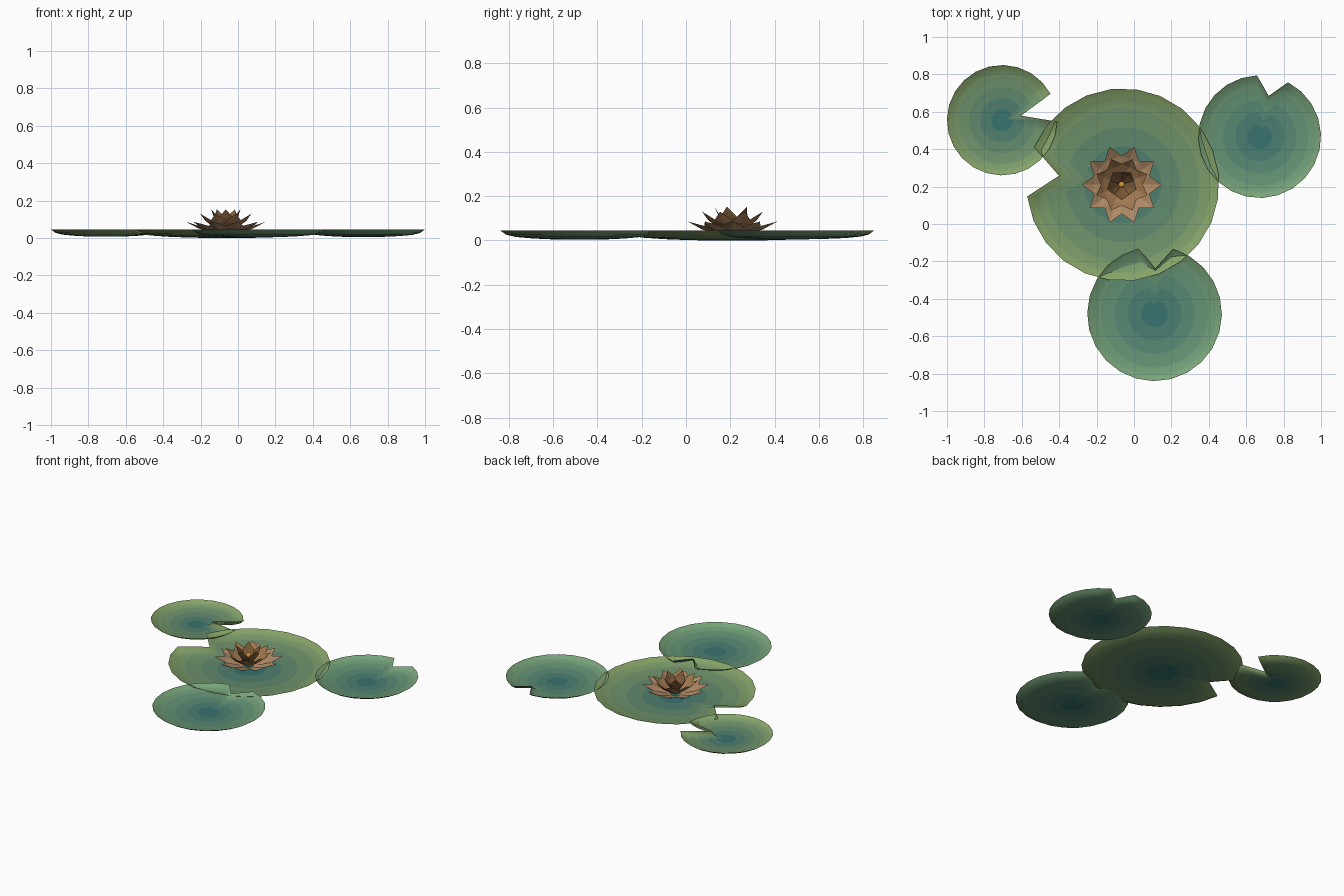
import bpy, bmesh, math
from mathutils import Vector

if "Cube" in bpy.data.objects:
    bpy.data.objects.remove(bpy.data.objects["Cube"])


def material(name, rgb):
    m = bpy.data.materials.new(name)
    m.diffuse_color = (*rgb, 1)
    m.use_nodes = True
    m.node_tree.nodes["Principled BSDF"].inputs["Base Color"].default_value = m.diffuse_color
    return m


def finish(name, bm, mats, smooth):
    me = bpy.data.meshes.new(name)
    bm.to_mesh(me)
    bm.free()
    for m in mats:
        me.materials.append(m)
    for p in me.polygons:
        p.use_smooth = smooth
    ob = bpy.data.objects.new(name, me)
    bpy.context.collection.objects.link(ob)
    return ob


def mix(a, b, t):
    return [x + (y - x) * t for x, y in zip(a, b)]


# shallow bowl profile: (share of radius, height)
PROFILE = [(0.2, 0.0), (0.4, 0.002), (0.6, 0.006), (0.8, 0.013), (0.92, 0.024), (1.0, 0.045)]
SIDES = 24


def lily_pad(name, x, y, radius, notch_deg, depth, base, rim):
    """Thin dished leaf whose rim is pulled inward at one vertex."""
    bm = bmesh.new()
    mats = [material(f"{name}_green_{i}", mix((0.04, 0.17, 0.16), rim, i / 5)) for i in range(6)]
    height = lambda z: base + z * (0.045 - base) / 0.045
    centre = bm.verts.new((x, y, base))
    previous = None
    for k, (f, z) in enumerate(PROFILE):
        ring = []
        for i in range(SIDES):
            a = math.radians(notch_deg) + math.tau * i / SIDES
            r = radius * f * (depth if i == 0 else 1)
            ring.append(bm.verts.new((x + r * math.cos(a), y + r * math.sin(a), height(z))))
        for i in range(SIDES):
            j = (i + 1) % SIDES
            if previous:
                face = bm.faces.new((previous[i], ring[i], ring[j], previous[j]))
            else:
                face = bm.faces.new((centre, ring[i], ring[j]))
            face.material_index = k
        previous = ring
    return finish(name, bm, mats, True)


# leaves
OLIVE, FERN = (0.24, 0.37, 0.14), (0.19, 0.37, 0.19)
lily_pad("large_pad", -0.06, 0.21, 0.515, 172, 0.67, 0.0, OLIVE)
lily_pad("left_pad", -0.705, 0.555, 0.295, 13.5, 0.35, 0.007, OLIVE)
lily_pad("right_pad", 0.672, 0.467, 0.328, 77.5, 0.68, 0.005, FERN)
lily_pad("front_pad", 0.11, -0.48, 0.36, 89, 0.67, 0.004, FERN)

FLOWER = Vector((-0.065, 0.21, 0))


def petal_ring(name, count, start_deg, base, middle, tip, half_width, rgb):
    """Ring of pointed, creased petals; base, middle and tip are (radius, height)."""
    bm = bmesh.new()
    for i in range(count):
        a = math.radians(start_deg) + math.tau * i / count
        out = Vector((math.cos(a), math.sin(a), 0))
        side = Vector((-out.y, out.x, 0))

        def point(p, s, lift=0):
            return bm.verts.new(FLOWER + out * p[0] + side * s + Vector((0, 0, p[1] + lift)))

        b, m, t = point(base, 0), point(middle, 0), point(tip, 0)
        for s in (1, -1):
            be = point(base, s * half_width * 0.4, 0.004)
            me = point(middle, s * half_width, 0.014)
            quads = [(b, m, me, be), (m, t, me)]
            for q in quads:
                bm.faces.new(q if s > 0 else q[::-1])
    return finish(name, bm, [material(name + "_tan", rgb)], False)


# flower
petal_ring("outer_petals", 10, 0, (0.03, 0.02), (0.145, 0.05), (0.213, 0.086), 0.05, (0.42, 0.25, 0.13))
petal_ring("middle_petals", 8, 22.5, (0.02, 0.025), (0.1, 0.078), (0.148, 0.13), 0.046, (0.36, 0.19, 0.08))
petal_ring("inner_petals", 5, -90, (0.01, 0.03), (0.055, 0.095), (0.082, 0.153), 0.038, (0.22, 0.11, 0.04))

# flower heart
bm = bmesh.new()
bmesh.ops.create_icosphere(bm, subdivisions=2, radius=0.018)
bmesh.ops.translate(bm, verts=bm.verts, vec=FLOWER + Vector((0, 0, 0.095)))
finish("flower_heart", bm, [material("heart_gold", (0.6, 0.3, 0.04))], True)
